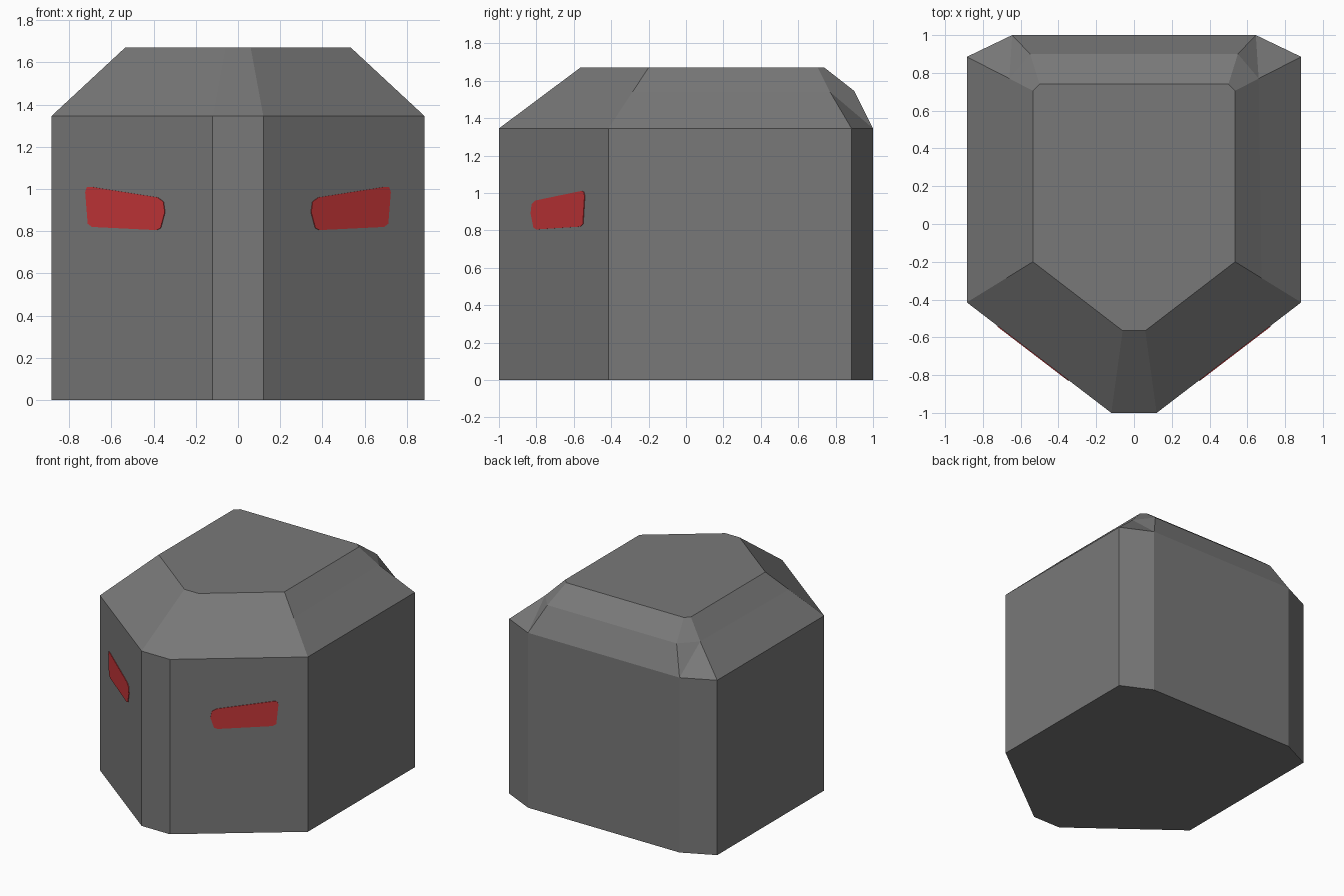
import bpy
import bmesh
from mathutils import Vector

if "Cube" in bpy.data.objects:
    bpy.data.objects.remove(bpy.data.objects["Cube"])


def material(name, rgb):
    m = bpy.data.materials.new(name)
    m.diffuse_color = (*rgb, 1.0)
    m.use_nodes = True
    m.node_tree.nodes["Principled BSDF"].inputs["Base Color"].default_value = m.diffuse_color
    return m


def finish(name, bm, mat):
    me = bpy.data.meshes.new(name)
    bm.to_mesh(me)
    bm.free()
    me.materials.append(mat)
    ob = bpy.data.objects.new(name, me)
    bpy.context.collection.objects.link(ob)
    return ob


grey = material("dark_grey", (0.19, 0.19, 0.19))
red = material("eye_red", (0.56, 0.037, 0.04))

# Right half outlines, front to back; mirrored into full rings
wall = [(0.12, -1, 1.345), (0.885, -0.415, 1.345), (0.885, 0.885, 1.345), (0.645, 1, 1.345)]
roof = [(0.06, -0.565, 1.67), (0.535, -0.2, 1.67), (0.535, 0.705, 1.67), (0.5, 0.74, 1.67)]
floor = [(x, y, 0) for x, y, z in wall]
shoulder = [Vector(a).lerp(Vector(b), 0.6) for a, b in zip(wall[:2], roof[:2])]
shoulder += [(0.66, 0.77, 1.54), (0.55, 0.90, 1.545)]

# Helmet shell: stacked rings with caps
bm = bmesh.new()
rings = []
for half in (floor, wall, shoulder, roof):
    full = [tuple(p) for p in half] + [(-p[0], p[1], p[2]) for p in reversed(half)]
    rings.append([bm.verts.new(p) for p in full])
bm.faces.new(rings[0][::-1])
bm.faces.new(rings[-1])
for level, (lo, hi) in enumerate(zip(rings, rings[1:])):
    for i in range(8):
        j = (i + 1) % 8
        # The bevelled back corners are folded along a mirrored diagonal
        if level == 1 and i == 2:
            bm.faces.new((lo[i], lo[j], hi[i]))
            bm.faces.new((lo[j], hi[j], hi[i]))
        elif level == 1 and i == 4:
            bm.faces.new((lo[i], lo[j], hi[j]))
            bm.faces.new((lo[i], hi[j], hi[i]))
        else:
            bm.faces.new((lo[i], lo[j], hi[j], hi[i]))
finish("helmet", bm, grey)

# Slanted eyes: thin plates on the angled front walls
eye = [(0.365, 0.815), (0.385, 0.805), (0.69, 0.82), (0.71, 0.835), (0.722, 0.985),
       (0.715, 1.008), (0.695, 1.01), (0.38, 0.96), (0.352, 0.94), (0.345, 0.89)]
normal = Vector((0.585, -0.765, 0)).normalized()
for side, name in ((1, "right_eye"), (-1, "left_eye")):
    bm = bmesh.new()
    layers = []
    for offset in (0.0, 0.004):
        pts = [Vector((x, -1 + (x - 0.12) * 0.585 / 0.765, z)) + normal * offset for x, z in eye]
        layers.append([bm.verts.new((p.x * side, p.y, p.z)) for p in pts])
    back, front = layers
    bm.faces.new(back[::-1])
    bm.faces.new(front)
    for i in range(len(eye)):
        j = (i + 1) % len(eye)
        bm.faces.new((back[i], back[j], front[j], front[i]))
    bmesh.ops.recalc_face_normals(bm, faces=bm.faces[:])
    finish(name, bm, red)
